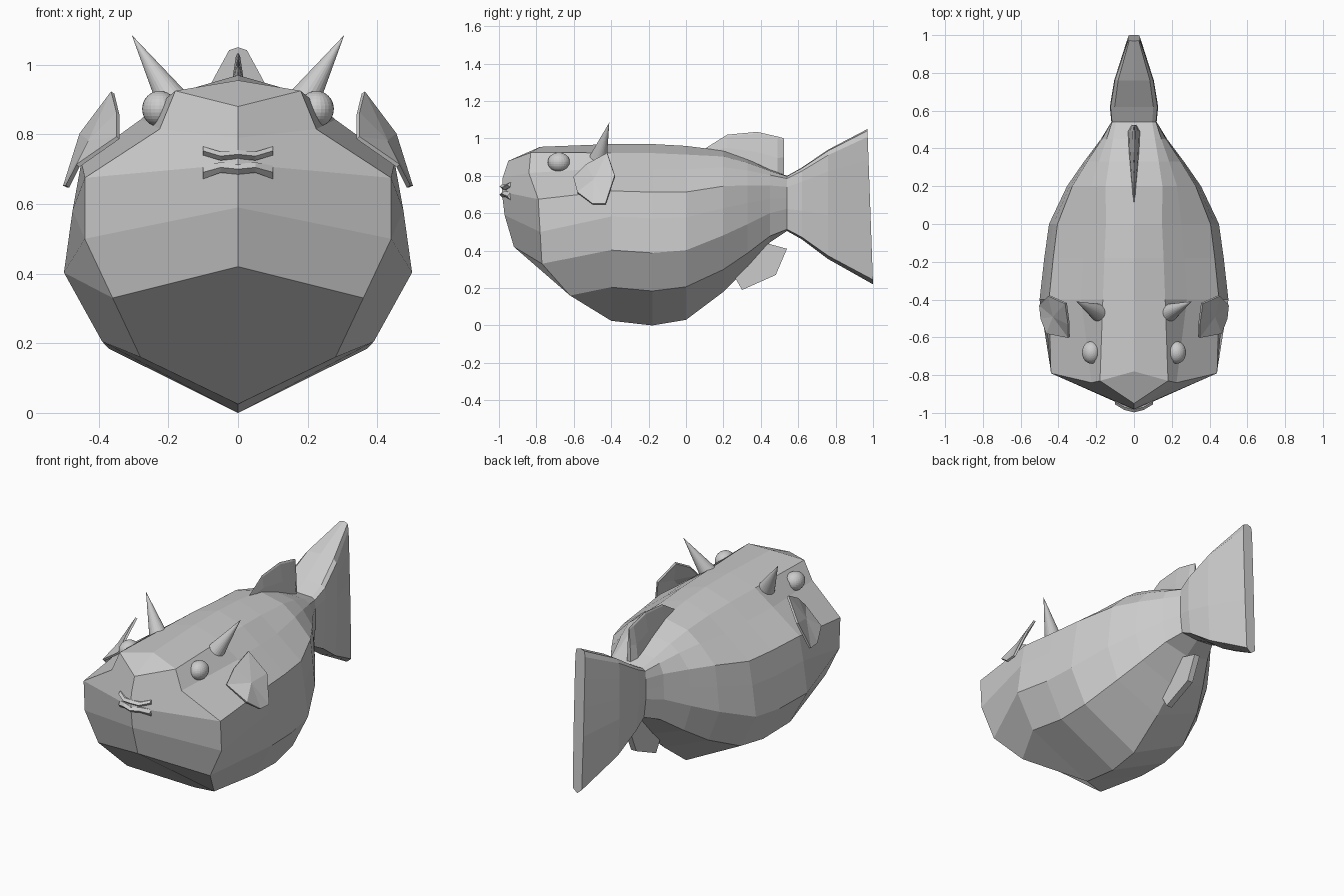
import bpy, bmesh
from mathutils import Vector

if "Cube" in bpy.data.objects:
    bpy.data.objects.remove(bpy.data.objects["Cube"])


def finish(name, bm):
    bmesh.ops.remove_doubles(bm, verts=bm.verts, dist=0.0005)
    bmesh.ops.recalc_face_normals(bm, faces=bm.faces)
    me = bpy.data.meshes.new(name)
    bm.to_mesh(me)
    bm.free()
    ob = bpy.data.objects.new(name, me)
    bpy.context.collection.objects.link(ob)
    return ob


def loft(name, columns, cap_start=False, cap_end=False):
    """Skin half cross-sections (x >= 0) and mirror them across x = 0."""
    bm = bmesh.new()
    for s in (1, -1):
        rows = [[bm.verts.new((s * x, y, z)) for x, y, z in c] for c in columns]
        for a, b in zip(rows, rows[1:]):
            for i in range(len(a) - 1):
                bm.faces.new((a[i], a[i + 1], b[i + 1], b[i]))
        if cap_start:
            bm.faces.new(rows[0])
        if cap_end:
            bm.faces.new(rows[-1])
    return finish(name, bm)


# Half sections: rounded with a keel for the belly, boxy for the tail
ROUND = [(0, 1), (.33, .95), (.56, .865), (.90, .735), (.95, .59), (1, .40), (.78, .19), (0, 0)]
BOX = [(0, 1), (.8, .99), (.97, .95), (1, .8), (1, .6), (1, .4), (.9, .03), (0, 0)]


def section(y, top, bottom, width, box, shear=0):
    out = []
    for (u0, v0), (u1, v1) in zip(ROUND, BOX):
        u, v = u0 + (u1 - u0) * box, v0 + (v1 - v0) * box
        out.append((u * width, y + shear * (1 - v), bottom + v * (top - bottom)))
    return out


# Body: centre ridge of the face, face edge, then stations toward the tail
ridge = [(0, -.78, .955), (0, -.95, .88), (0, -.98, .79), (0, -.985, .715),
         (0, -.97, .59), (0, -.92, .42), (0, -.40, .025), (0, -.40, .025)]
face_edge = [(0, -.78, .955), (.18, -.83, .925), (.225, -.84, .815), (.44, -.79, .675),
             (.44, -.78, .5), (.36, -.77, .33), (.28, -.62, .16), (0, -.40, .025)]
neck = section(.54, .80, .505, .12, 1)
loft("body", [ridge, face_edge,
              section(-.40, .97, .025, .50, 0),
              section(-.18, .97, .0, .475, 0),
              section(.0, .96, .03, .45, 0),
              section(.20, .935, .18, .355, .2),
              section(.33, .89, .31, .265, .35),
              section(.45, .835, .445, .175, .65),
              neck])

# Tail fin
loft("tail_fin", [neck,
                  section(.62, .845, .46, .128, 1),
                  section(.76, .94, .355, .105, 1),
                  section(.97, 1.05, .22, .032, 1, .03)], cap_end=True)


# Dorsal fin: thin spindle with a sharp crest
def crest(y, top, low, w):
    return [(0, y, top), (w * .2, y, top - .01), (w * .7, y, (top + low) / 2),
            (w, y, low), (0, y, low)]


loft("dorsal_fin", [crest(.10, .945, .92, .005), crest(.22, 1.02, .88, .015),
                    crest(.38, 1.035, .82, .03), crest(.49, 1.01, .78, .035),
                    crest(.525, 1.0, .80, .012)], True, True)


def fin(name, pts, centre, thick):
    """Faceted fin fanned around a raised centre, given thickness."""
    bm = bmesh.new()
    vs = [bm.verts.new(p) for p in pts]
    c = bm.verts.new(centre)
    for i in range(len(vs)):
        bm.faces.new((vs[i - 1], vs[i], c))
    ob = finish(name, bm)
    mod = ob.modifiers.new("thickness", 'SOLIDIFY')
    mod.thickness = thick
    mod.offset = 0
    return ob


# Anal fin
fin("anal_fin", [(0, .26, .26), (0, .36, .42), (0, .43, .44), (0, .54, .41),
                 (0, .48, .27), (0, .30, .19)], (0, .40, .34), .035)

# Paired parts: side fins, eyes, horns
side_fin = [(.345, -.60, .79), (.345, -.53, .86), (.36, -.42, .92), (.45, -.38, .80),
            (.497, -.43, .65), (.49, -.50, .65), (.46, -.58, .71)]
for s, side in ((1, "right"), (-1, "left")):
    fin("side_fin_" + side, [(s * x, y, z) for x, y, z in side_fin],
        (s * .425, -.49, .78), .012)

    bpy.ops.mesh.primitive_uv_sphere_add(segments=24, ring_count=16, radius=.053,
                                         location=(s * .225, -.68, .873))
    eye = bpy.context.object
    eye.name = "eye_" + side
    eye.scale = (.95, 1.12, .98)

    base, tip = Vector((s * .175, -.475, .875)), Vector((s * .305, -.41, 1.085))
    axis = tip - base
    bpy.ops.mesh.primitive_cone_add(vertices=24, radius1=.052, radius2=0, depth=axis.length,
                                    location=(base + tip) / 2,
                                    rotation=axis.to_track_quat('Z', 'Y').to_euler())
    bpy.context.object.name = "horn_" + side


# Lips: two thin wedges bending around the snout
def lip(name, heights):
    cols = []
    for x, y, (hi, lo) in zip((0, .05, .10), (-.997, -.985, -.955), heights):
        mid = (hi + lo) / 2
        cols.append([(x, y + .05, hi), (x, y + .015, hi), (x, y, mid),
                     (x, y + .015, lo), (x, y + .05, lo)])
    loft(name, cols, cap_end=True)


lip("upper_lip", [(.755, .73), (.75, .725), (.765, .74)])
lip("lower_lip", [(.715, .685), (.72, .69), (.71, .672)])
